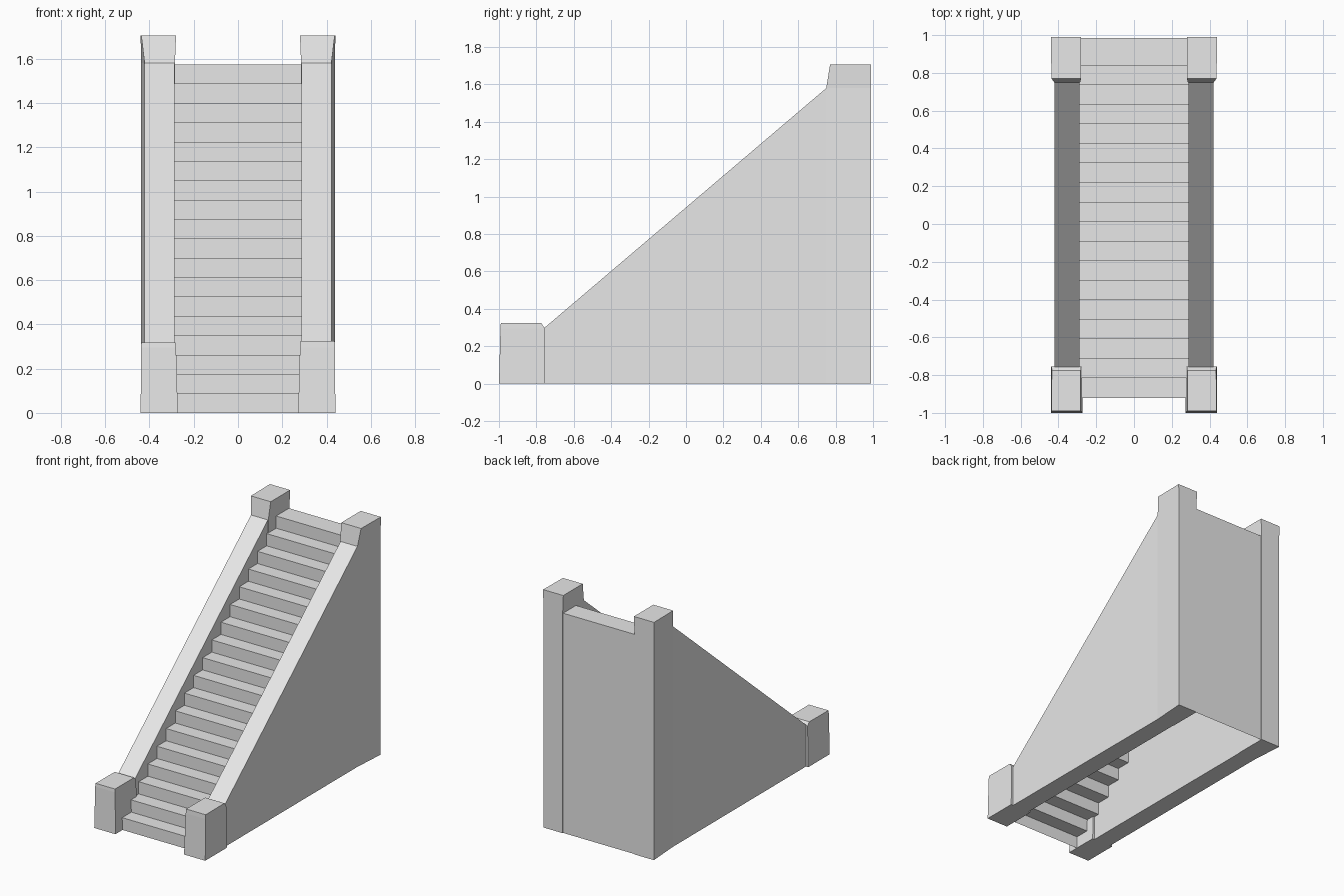
import bpy
import bmesh

cube = bpy.data.objects.get("Cube")
if cube:
    bpy.data.objects.remove(cube, do_unlink=True)

stone = bpy.data.materials.new("grey_stone")
stone.use_nodes = True
GREY = (0.8, 0.8, 0.8, 1)
stone.diffuse_color = GREY
stone.node_tree.nodes["Principled BSDF"].inputs["Base Color"].default_value = GREY


def finish(name, bm, closed=True):
    if closed:
        bmesh.ops.recalc_face_normals(bm, faces=bm.faces)
    mesh = bpy.data.meshes.new(name)
    bm.to_mesh(mesh)
    bm.free()
    mesh.materials.append(stone)
    obj = bpy.data.objects.new(name, mesh)
    bpy.context.collection.objects.link(obj)
    return obj


def loft(name, rings):
    """Closed solid through rings with matching point counts."""
    bm = bmesh.new()
    loops = [[bm.verts.new(p) for p in ring] for ring in rings]
    for a, b in zip(loops, loops[1:]):
        for i in range(len(a)):
            j = (i + 1) % len(a)
            bm.faces.new((a[i], a[j], b[j], b[i]))
    bm.faces.new(loops[0])
    bm.faces.new(loops[-1])
    return finish(name, bm)


def pier_ring(side, z, inner, outer_front, outer_back, y_front, y_back):
    return [(side * inner, y_front, z), (side * outer_front, y_front, z),
            (side * outer_back, y_back, z), (side * inner, y_back, z)]


# Flight of steps: open-bottomed shell ending in the back wall
STEPS, RISE, RUN, FRONT, BACK = 18, 0.0875, 0.1035, -0.92, 0.985
path = [(FRONT, 0)]
for i in range(STEPS):
    path.append((FRONT + i * RUN, (i + 1) * RISE))
    path.append((FRONT + (i + 1) * RUN if i < STEPS - 1 else BACK, (i + 1) * RISE))
path.append((BACK, 0))
bm = bmesh.new()
rows = [[bm.verts.new((x, y, z)) for x in (-0.295, 0.295)] for y, z in path]
for a, b in zip(rows, rows[1:]):
    bm.faces.new((a[0], a[1], b[1], b[0]))
finish("steps_and_back_wall", bm, closed=False)

# Sloping side walls and their end piers
wall = [(-0.77, 0), (0.77, 0), (0.77, 1.597), (0.75, 1.58), (-0.755, 0.3), (-0.77, 0.287)]
for side, label, low_top in ((-1, "right", 0.317), (1, "left", 0.325)):
    loft(label + "_side_wall",
         [[(side * x, y, z) for y, z in wall] for x in (0.288, 0.422)])
    loft(label + "_top_pier", [
        pier_ring(side, 0, 0.285, 0.422, 0.438, 0.75, 0.99),
        pier_ring(side, 1.58, 0.285, 0.422, 0.438, 0.75, 0.99),
        pier_ring(side, 1.705, 0.28, 0.437, 0.44, 0.77, 0.99)])
    loft(label + "_bottom_pier", [
        pier_ring(side, 0, 0.272, 0.44, 0.44, -1.0, -0.755),
        pier_ring(side, 0.295, 0.28, 0.438, 0.436, -0.992, -0.755),
        pier_ring(side, low_top, 0.282, 0.437, 0.435, -0.99, -0.775)])
